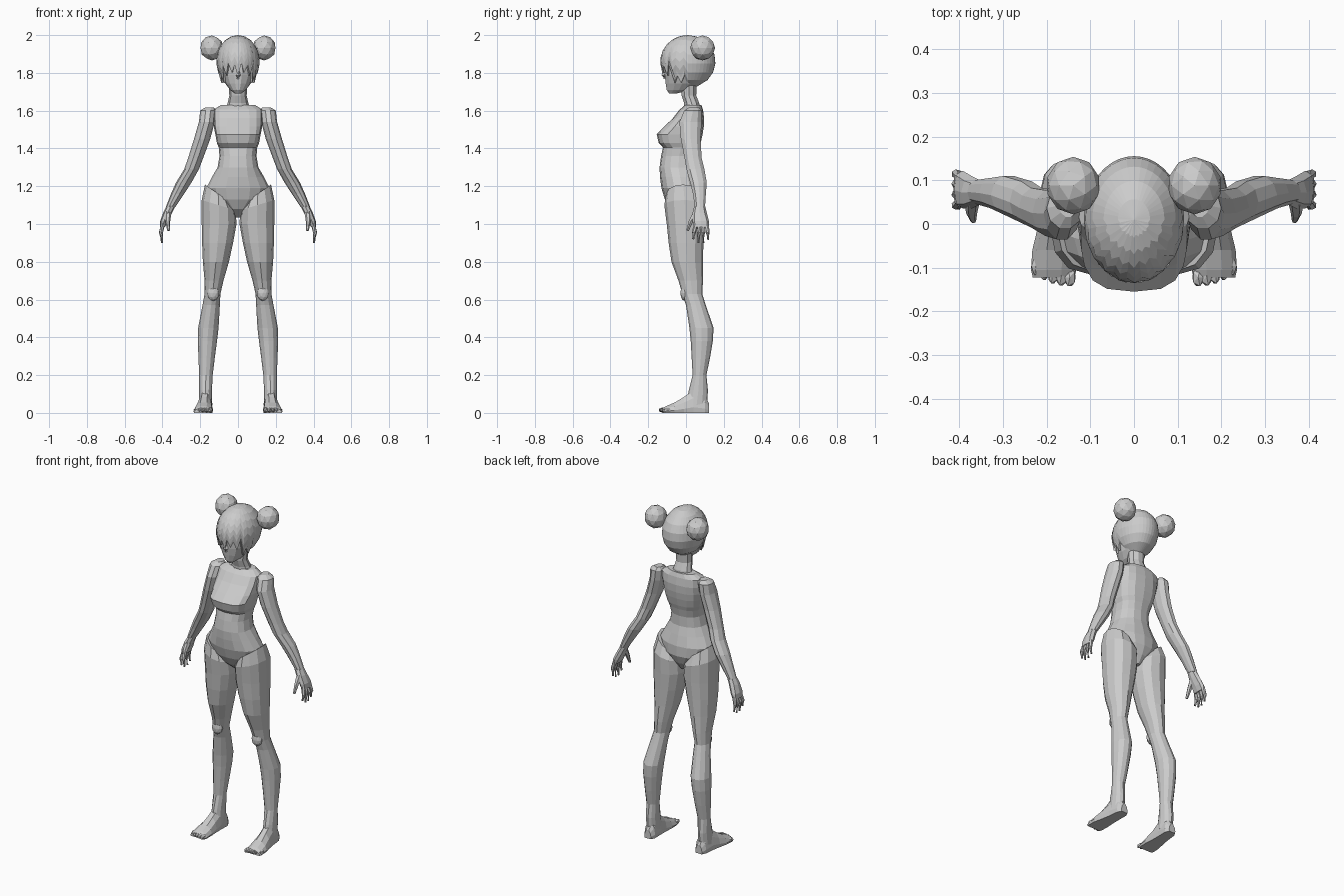
import bpy, bmesh
from math import sin, cos, pi, sqrt, radians
from mathutils import Vector, Matrix


def finish(bm, name, mirror=False):
    bmesh.ops.recalc_face_normals(bm, faces=bm.faces)
    me = bpy.data.meshes.new(name)
    bm.to_mesh(me)
    bm.free()
    ob = bpy.data.objects.new(name, me)
    bpy.context.collection.objects.link(ob)
    if mirror:
        m = ob.modifiers.new("mirror", 'MIRROR')
        m.use_mirror_merge = False
    return ob


def loft(bm, rings):
    rows = [[bm.verts.new(p) for p in r] for r in rings]
    n = len(rows[0])
    for a, b in zip(rows, rows[1:]):
        for i in range(n):
            bm.faces.new((a[i], a[(i + 1) % n], b[(i + 1) % n], b[i]))
    bm.faces.new(rows[0][::-1])
    bm.faces.new(rows[-1])


def section(z, cx, w, yf, yb, p=2.0, tilt=0.0, n=12):
    """Horizontal superellipse between front yf and back yb."""
    pts = []
    for i in range(n):
        c, s = cos(2 * pi * i / n), sin(2 * pi * i / n)
        x = abs(c) ** (2 / p) * (1 if c > 0 else -1) * w
        y = abs(s) ** (2 / p) * (1 if s > 0 else -1) * (yb - yf) / 2
        pts.append(Vector((cx + x, (yf + yb) / 2 + y, z + tilt * x)))
    return pts


def body_part(name, table, n=12, mirror=False):
    bm = bmesh.new()
    loft(bm, [section(*row, n=n) for row in table])
    return finish(bm, name, mirror)


def tube(bm, points, radii, n=6):
    """Finger-like tube along points."""
    rings = []
    pts = [Vector(p) for p in points]
    for i, p in enumerate(pts):
        d = pts[min(i + 1, len(pts) - 1)] - pts[max(i - 1, 0)]
        q = d.to_track_quat('Z', 'Y')
        rings.append([p + q @ Vector((cos(2 * pi * k / n), sin(2 * pi * k / n), 0)) * radii[i]
                      for k in range(n)])
    loft(bm, rings)


def blob(bm, centre, size, sub=2):
    bmesh.ops.create_icosphere(bm, subdivisions=sub, radius=1,
                               matrix=Matrix.Translation(centre) @ Matrix.Diagonal((*size, 1)))


# torso: z, centre x, half width, front, back, squareness
body_part("torso", [
    (1.035, 0, .02, -.03, .04), (1.08, 0, .07, -.085, .07), (1.13, 0, .15, -.112, .09),
    (1.19, 0, .168, -.13, .09), (1.25, 0, .137, -.138, .075), (1.30, 0, .108, -.14, .06, 2.3),
    (1.36, 0, .098, -.132, .06, 2.3), (1.405, 0, .102, -.122, .07, 2.5),
    (1.43, 0, .112, -.145, .078, 2.7), (1.475, 0, .12, -.155, .088, 2.9),
    (1.515, 0, .128, -.115, .094, 2.6), (1.56, 0, .13, -.07, .096, 2.5),
    (1.605, 0, .13, -.035, .09, 2.4), (1.63, 0, .09, -.005, .082)], n=16)

body_part("neck", [(1.59, 0, .07, -.01, .08), (1.64, 0, .055, -.012, .072),
                   (1.68, 0, .046, -.025, .056), (1.75, 0, .05, -.03, .06)], n=10)

# legs
body_part("leg", [
    (1.16, .105, .07, -.105, .075, 2, .7), (1.10, .102, .09, -.115, .1, 2.2, .3),
    (1.0, .1, .092, -.102, .096, 2.2), (.9, .108, .082, -.092, .092, 2.2),
    (.8, .117, .069, -.077, .09), (.7, .127, .05, -.04, .09), (.63, .135, .042, -.02, .086),
    (.57, .142, .046, .0, .105), (.45, .157, .054, .018, .146), (.38, .162, .051, .025, .142),
    (.29, .166, .043, .03, .127), (.2, .17, .036, .035, .108),
    (.12, .172, .034, .015, .116), (.04, .172, .036, .0, .112)], mirror=True)

bm = bmesh.new()
blob(bm, (.132, -.008, .635), (.033, .022, .042))
finish(bm, "kneecap", True)

# feet: y, centre x, half width, height
bm = bmesh.new()
rings = []
for y, cx, w, h in [(.122, .17, .022, .05), (.10, .17, .035, .09), (.04, .174, .038, .12),
                    (-.01, .178, .043, .085), (-.06, .182, .051, .055), (-.105, .184, .052, .036),
                    (-.122, .184, .048, .026)]:
    rings.append([Vector((cx + w * a, y, h * b)) for a, b in
                  [(-.9, 0), (.9, 0), (1, .25), (.8, .65), (.35, 1), (-.35, 1), (-.8, .7), (-1, .25)]])
loft(bm, rings)
for i in range(5):
    blob(bm, (.147 + .0195 * i, -.122 + .004 * i * i * .4, .015),
         (.015 - .001 * i, .024, .015 - .001 * i), 1)
finish(bm, "foot", True)

# arms
body_part("arm", [
    (1.618, .15, .022, .015, .07), (1.6, .158, .042, -.012, .085), (1.54, .165, .042, -.038, .086),
    (1.45, .19, .043, -.03, .08), (1.35, .224, .04, -.01, .085), (1.29, .246, .039, .0, .1),
    (1.22, .287, .041, .02, .112), (1.16, .32, .035, .035, .107), (1.09, .357, .025, .045, .102)],
    n=10, mirror=True)

# hands with fingers and thumb
bm = bmesh.new()
loft(bm, [section(*r, n=8) for r in [(1.1, .352, .024, .045, .1), (1.06, .372, .024, .035, .11),
                                     (1.015, .391, .021, .035, .121, 2.5),
                                     (.985, .4, .014, .04, .121, 3)]])
for y, tip, spread in [(.05, .92, -.012), (.07, .9, -.004), (.09, .9, .003), (.11, .915, .008)]:
    tube(bm, [(.397, y, 1.0), (.408, y + spread * .6, .955), (.402, y + spread, tip)],
         [.0115, .0105, .006])
tube(bm, [(.37, .055, 1.06), (.372, .026, 1.015), (.368, .008, .965)], [.018, .013, .007])
finish(bm, "hand", True)

# head and nose
body_part("head", [
    (1.692, 0, .018, -.09, -.045), (1.71, 0, .042, -.104, .03), (1.745, 0, .068, -.11, .07),
    (1.79, 0, .088, -.115, .09), (1.85, 0, .098, -.118, .11), (1.91, 0, .09, -.1, .1),
    (1.96, 0, .05, -.05, .06)], n=14)
bm = bmesh.new()
tube(bm, [(0, -.105, 1.825), (0, -.117, 1.785), (0, -.112, 1.77)], [.006, .014, .008], 5)
finish(bm, "nose")

# hair cap with a jagged fringe
bm = bmesh.new()
N, ROWS, C = 40, 8, Vector((0, .01, 1.86))
top = bm.verts.new((0, .01, 2.0))
prev = None
for r in range(1, ROWS + 1):
    row = []
    for i in range(N):
        t = 2 * pi * i / N
        a = min(t, 2 * pi - t)          # angle away from the front
        if a < radians(50):
            hem = (1.785, 1.85, 1.80, 1.84)[i % 4]
        elif a < radians(85):
            hem = (1.745, 1.785)[i % 2]
        else:
            hem = 1.728
        ang = pi / 2 * r / ROWS * 1.6
        z = min(2.0 - .14 * (1 - cos(ang)), 2.0)
        low = 2.0 - .14 * (1 - cos(pi / 2 * 1.6))
        z = 2.0 - (2.0 - z) * (2.0 - hem) / (2.0 - low)
        k = sqrt(max(0, 1 - ((z - C.z) / .14) ** 2))
        if z < C.z and a < radians(85):
            k = max(k, .92 if a < radians(50) else .8)
        row.append(bm.verts.new((.115 * k * sin(t), C.y - .146 * k * cos(t), z)))
    for i in range(N):
        j = (i + 1) % N
        if prev:
            bm.faces.new((prev[i], prev[j], row[j], row[i]))
        else:
            bm.faces.new((top, row[j], row[i]))
    prev = row
hair = finish(bm, "hair")
s = hair.modifiers.new("thickness", 'SOLIDIFY')
s.thickness = .01
s.offset = -1

# hair buns
bm = bmesh.new()
blob(bm, (.139, .088, 1.932), (.062, .066, .066))
finish(bm, "hair_bun", True)
